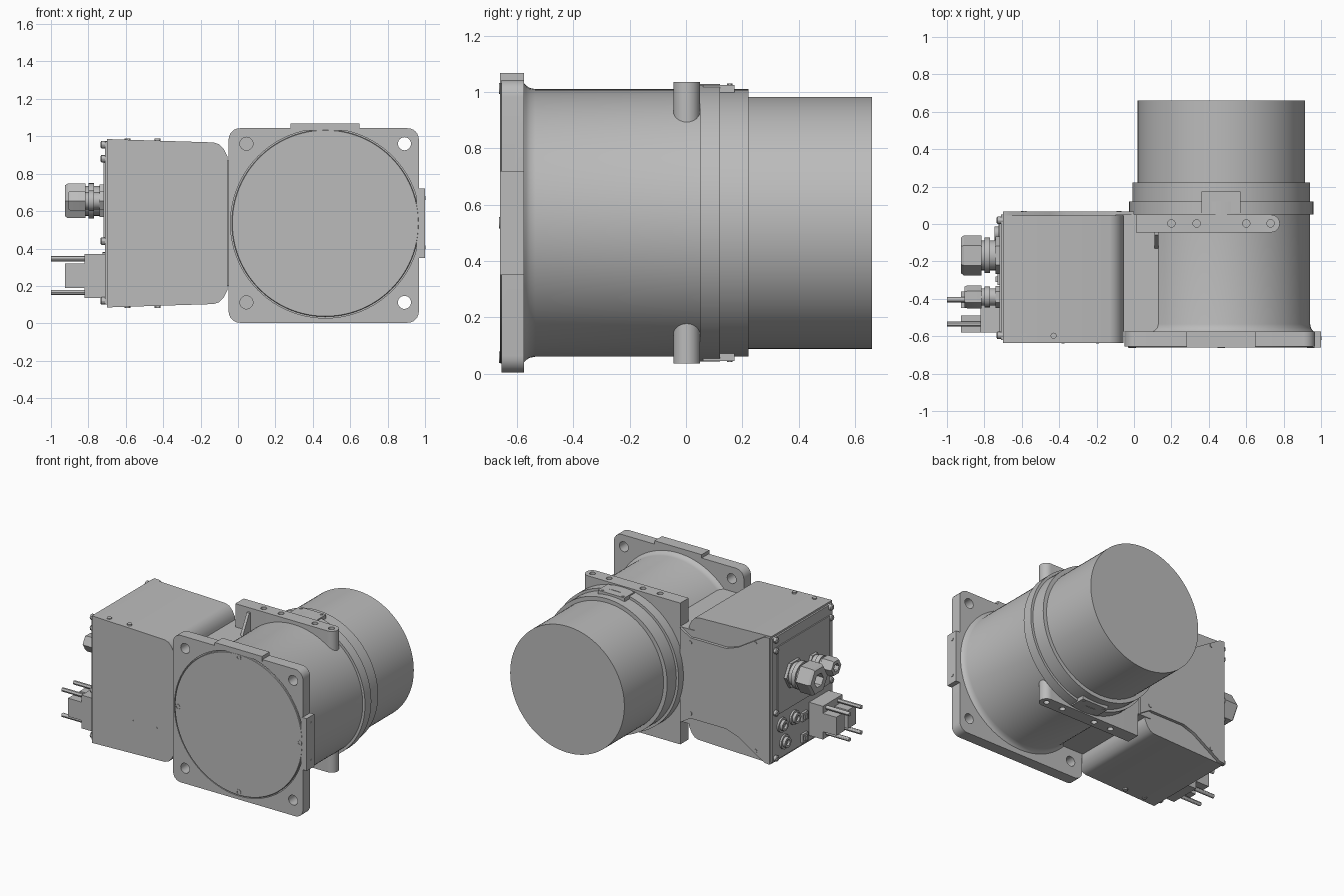
import bpy, bmesh, math

if "Cube" in bpy.data.objects:
    bpy.data.objects.remove(bpy.data.objects["Cube"])

grey = bpy.data.materials.new("cast_grey")
grey.use_nodes = True
grey.diffuse_color = (0.5, 0.5, 0.5, 1)
grey.node_tree.nodes["Principled BSDF"].inputs["Base Color"].default_value = (0.5, 0.5, 0.5, 1)

CX, CZ = 0.467, 0.535      # main axis


def place(axis, u, v, t):
    return {"x": (t, u, v), "y": (u, t, v), "z": (u, v, t)}[axis]


def loft(name, rings):
    """Skin equal-sized rings and cap both ends."""
    bm = bmesh.new()
    rows = [[bm.verts.new(p) for p in ring] for ring in rings]
    n = len(rows[0])
    for a, b in zip(rows, rows[1:]):
        for i in range(n):
            bm.faces.new((a[i], a[(i + 1) % n], b[(i + 1) % n], b[i]))
    bm.faces.new(rows[0])
    bm.faces.new(rows[-1])
    bmesh.ops.recalc_face_normals(bm, faces=bm.faces)
    mesh = bpy.data.meshes.new(name)
    bm.to_mesh(mesh)
    bm.free()
    mesh.materials.append(grey)
    ob = bpy.data.objects.new(name, mesh)
    bpy.context.collection.objects.link(ob)
    return smooth(ob)


def smooth(ob):
    bpy.ops.object.select_all(action="DESELECT")
    ob.select_set(True)
    bpy.context.view_layer.objects.active = ob
    bpy.ops.object.shade_smooth_by_angle(angle=math.radians(30))
    return ob


def prism(name, pts, a, b, axis):
    return loft(name, [[place(axis, u, v, t) for u, v in pts] for t in (a, b)])


def lathe(name, profile, axis, cu, cv, seg=24):
    turn = [math.tau * i / seg for i in range(seg)]
    return loft(name, [[place(axis, cu + r * math.cos(k), cv + r * math.sin(k), t)
                        for k in turn] for r, t in profile])


def box(name, x, y, z):
    return prism(name, [(x[0], y[0]), (x[1], y[0]), (x[1], y[1]), (x[0], y[1])], *z, "z")


def rounded(u0, u1, v0, v1, r, steps=6):
    pts = []
    corners = [(u1 - r, v1 - r), (u0 + r, v1 - r), (u0 + r, v0 + r), (u1 - r, v0 + r)]
    for q, (u, v) in enumerate(corners):
        for i in range(steps + 1):
            k = math.pi / 2 * (q + i / steps)
            pts.append((u + r * math.cos(k), v + r * math.sin(k)))
    return pts


def cut(ob, cutters):
    for c in cutters:
        bpy.context.view_layer.objects.active = ob
        m = ob.modifiers.new("cut", "BOOLEAN")
        m.operation, m.solver, m.object = "DIFFERENCE", "EXACT", c
        bpy.ops.object.modifier_apply(modifier=m.name)
        bpy.data.objects.remove(c)
    smooth(ob)


def flip(pts):
    """Close a half outline by mirroring it about the main axis height."""
    return pts + [(u, 2 * CZ - v) for u, v in reversed(pts)]


# Front flange with corner holes, and pads on its edges
flange = prism("front_flange", rounded(-0.05, 0.967, 0.003, 1.043, 0.06), -0.655, -0.575, "y")
cut(flange, [lathe("hole_cutter", [(0.035, -0.8), (0.035, -0.4)], "y", x, z)
             for x in (0.045, 0.89) for z in (0.112, 0.96)])
lathe("front_cover", [(0.5, -0.6), (0.5, -0.657), (0.497, -0.661)], "y", CX, CZ, 96)
groove = lathe("groove_cutter", [(0.507, -0.7), (0.507, -0.643)], "y", CX, CZ, 96)
cut(flange, [groove])
box("top_flange_pad", (0.28, 0.65), (-0.66, -0.575), (1.03, 1.067))
box("side_flange_pad", (0.955, 1.0), (-0.66, -0.575), (0.35, 0.72))
for z in (0.405, 0.67):
    lathe("pad_screw", [(0.01, 0.99), (0.01, 1.003)], "x", -0.61, z, 12)
for i in range(4):
    k = i * math.pi / 2
    x, z = CX + 0.477 * math.cos(k), CZ + 0.477 * math.sin(k)
    lathe("cover_screw", [(0.02, -0.65), (0.02, -0.664), (0.01, -0.664), (0.01, -0.66)],
          "y", x, z, 16)

# Main round body with flared foot, collar and rear drum
lathe("main_body", [(0.5, -0.58), (0.487, -0.567), (0.479, -0.555), (0.475, -0.535),
                    (0.475, 0.05)], "y", CX, CZ, 96)
lathe("collar", [(0.493, 0.05), (0.493, 0.12)], "y", CX, CZ, 96)
lathe("rear_collar", [(0.475, 0.12), (0.475, 0.222)], "y", CX, CZ, 96)
lathe("rear_drum", [(0.447, 0.2), (0.447, 0.661)], "y", CX, CZ, 96)

# Mounting bars, gussets and sensor pads above and below
bar = [(0.01, -0.045)]
for i in range(13):
    k = math.pi * (i / 12 - 0.5)
    bar.append((0.732 + 0.0475 * math.cos(k), 0.0025 + 0.0475 * math.sin(k)))
bar.append((0.01, 0.05))
for side, s in (("top", 1), ("bottom", -1)):
    h = lambda z: CZ + s * z
    ear = prism(side + "_mounting_bar", bar, h(0.3), h(0.5), "z")
    cut(ear, [lathe("hole_cutter", [(0.02, h(0.46)), (0.02, h(0.55))], "z", x, 0.003, 16)
              for x in (0.2, 0.335, 0.6, 0.73)])
    prism(side + "_gusset", [(-0.14, h(0.32)), (-0.04, h(0.32)), (-0.04, h(0.47)),
                             (-0.06, h(0.47))], 0.11, 0.13, "x")
    z0, z1 = sorted((h(0.42), h(0.49)))
    box(side + "_sensor_pad", (0.36, 0.57), (0.06, 0.173), (z0, z1))
    for x in (0.385, 0.545):
        lathe("sensor_screw", [(0.01, h(0.48)), (0.01, h(0.494))], "z", x, 0.155, 12)

# Terminal box, its neck and back plate
box("box_neck", (-0.1, 0.13), (-0.575, 0.05), (0.2, 0.87))
prism("terminal_box", flip([(-0.7, 0.985), (-0.13, 0.967), (-0.1, 0.957), (-0.075, 0.93),
                            (-0.055, 0.89)]), -0.635, 0.045, "y")
prism("box_back_plate", flip([(-0.7, 0.983), (-0.66, 0.98), (-0.45, 0.85), (-0.36, 0.82),
                              (-0.08, 0.82), (0.0, 0.87)]), 0.04, 0.066, "y")
for s in (1, -1):
    for x in (-0.59, -0.43):
        lathe("box_edge_screw", [(0.016, CZ + s * 0.43), (0.016, CZ + s * 0.452)],
              "z", x, -0.597, 12)
    for x in (-0.59, -0.08):
        lathe("back_plate_screw", [(0.014, 0.06), (0.014, 0.07)], "y", x,
              CZ + s * (0.38 if x < -0.5 else 0.25), 12)
for x in (-0.38, -0.195):
    lathe("box_front_pin", [(0.008, -0.63), (0.008, -0.638)], "y", x, 0.325, 12)

# End panel with screws
box("end_panel", (-0.712, -0.69), (-0.62, 0.05), (0.1, 0.972))
box("upper_panel", (-0.72, -0.7), (-0.58, 0.0), (0.42, 0.9))
for y in (-0.595, 0.02):
    for z in (0.12, 0.44, 0.88, 0.955):
        lathe("panel_screw", [(0.02, -0.7), (0.02, -0.73), (0.014, -0.735)], "x", y, z, 12)


def gland(name, y, z, r, tip):
    lathe(name + "_flange", [(r, -0.7), (r, -0.74)], "x", y, z, 6)
    lathe(name + "_neck", [(0.8 * r, -0.73), (0.8 * r, -0.77), (0.95 * r, -0.77),
                           (0.95 * r, -0.8), (0.8 * r, -0.8), (0.8 * r, -0.83)], "x", y, z)
    lathe(name + "_nut", [(1.07 * r, -0.815), (1.07 * r, tip + 0.015), (0.95 * r, tip),
                          (0.5 * r, tip), (0.5 * r, tip + 0.06)], "x", y, z, 6)


gland("large_cable_gland", -0.168, 0.655, 0.1, -0.925)
gland("small_cable_gland", -0.39, 0.655, 0.058, -0.905)

# Power connector blocks with prongs
box("power_connector_base", (-0.82, -0.7), (-0.58, -0.36), (0.135, 0.37))
for y in (-0.535, -0.405):
    box("power_connector_block", (-0.925, -0.81), (y - 0.045, y + 0.045), (0.19, 0.32))
    for z in (0.165, 0.345):
        lathe("power_prong", [(0.014, -0.8), (0.014, -1.0)], "x", y, z, 12)

# Small round and square sockets
for y, z in ((-0.05, 0.33), (-0.19, 0.33), (-0.08, 0.2)):
    lathe("round_socket", [(0.05, -0.7), (0.05, -0.725), (0.036, -0.725), (0.036, -0.745),
                           (0.02, -0.745), (0.02, -0.73)], "x", y, z)
for z in (0.15, 0.3):
    box("square_socket", (-0.73, -0.7), (-0.325, -0.265), (z - 0.03, z + 0.03))
    box("socket_plug", (-0.74, -0.72), (-0.31, -0.28), (z - 0.015, z + 0.015))
